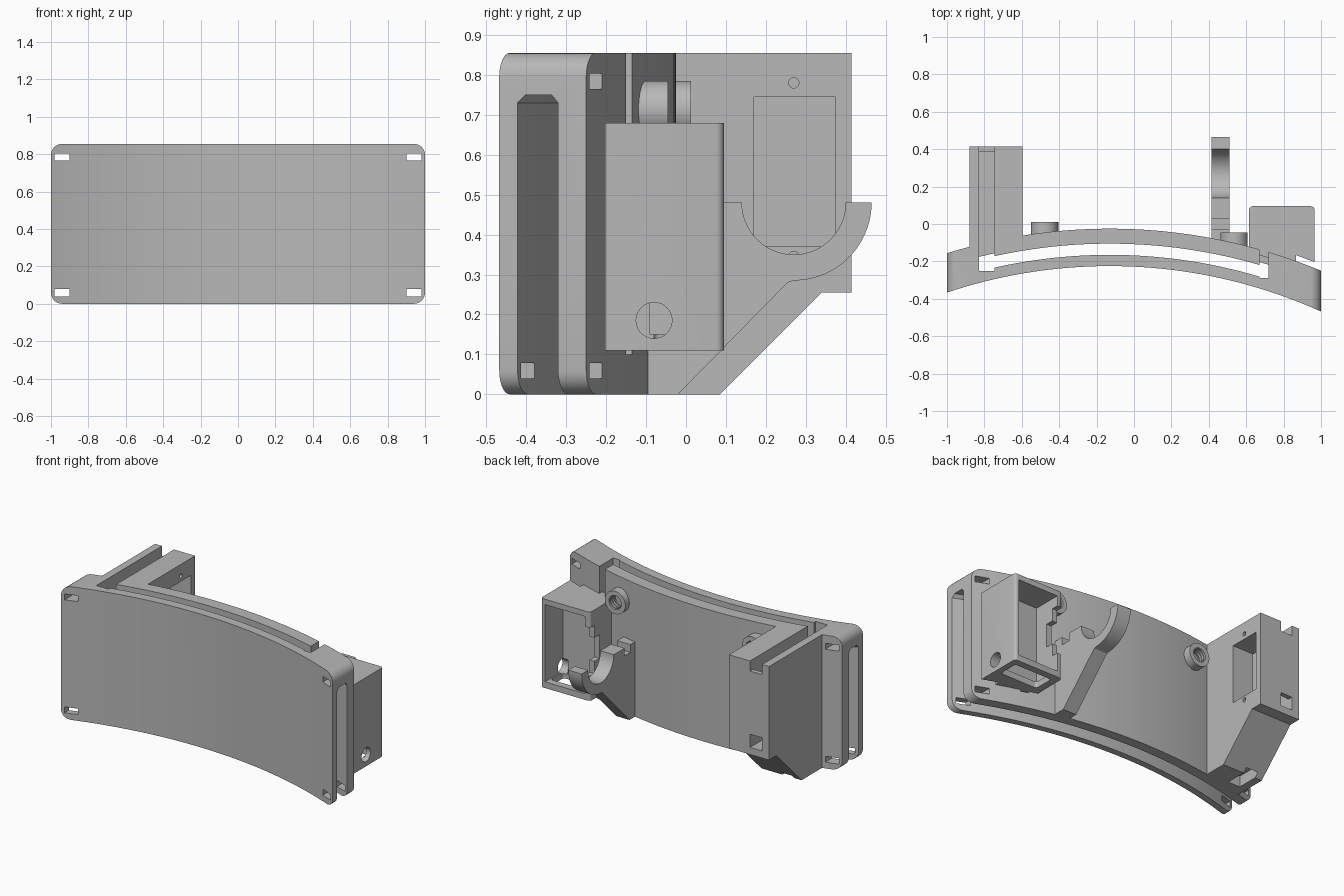
import bpy, bmesh
from math import sin, cos, pi, sqrt, radians

old = bpy.data.objects.get("Cube")
if old:
    bpy.data.objects.remove(old, do_unlink=True)

grey = bpy.data.materials.new("plain grey")
grey.use_nodes = True
grey.diffuse_color = (0.48, 0.48, 0.48, 1)
grey.node_tree.nodes["Principled BSDF"].inputs["Base Color"].default_value = (0.48, 0.48, 0.48, 1)

ARC_X, ARC_Y, ARC_R = -0.13, -2.975, 2.75
TOP = 0.855


def prism(name, pts, axis, lo, hi, end_pts=None):
    """Extrude a 2D outline along an axis, optionally lofting to a second outline."""
    place = {"x": lambda a, b, h: (h, a, b),
             "y": lambda a, b, h: (a, h, b),
             "z": lambda a, b, h: (a, b, h)}[axis]
    bm = bmesh.new()
    one = [bm.verts.new(place(a, b, lo)) for a, b in pts]
    two = [bm.verts.new(place(a, b, hi)) for a, b in (end_pts or pts)]
    bm.faces.new(one)
    bm.faces.new(two)
    n = len(one)
    for i in range(n):
        j = (i + 1) % n
        bm.faces.new((one[i], one[j], two[j], two[i]))
    bmesh.ops.recalc_face_normals(bm, faces=bm.faces)
    mesh = bpy.data.meshes.new(name)
    bm.to_mesh(mesh)
    bm.free()
    mesh.materials.append(grey)
    obj = bpy.data.objects.new(name, mesh)
    bpy.context.collection.objects.link(obj)
    return obj


def box(x0, x1, y0, y1, z0, z1):
    return prism("cutter", [(x0, y0), (x1, y0), (x1, y1), (x0, y1)], "z", z0, z1)


def circle(a, b, r, n=32, start=0, end=2 * pi, closed=True):
    steps = n if closed else n - 1
    return [(a + r * cos(start + (end - start) * i / steps),
             b + r * sin(start + (end - start) * i / steps)) for i in range(n)]


def rounded(a0, a1, b0, b1, r):
    pts = []
    for k, (a, b) in enumerate([(a1 - r, b1 - r), (a0 + r, b1 - r), (a0 + r, b0 + r), (a1 - r, b0 + r)]):
        pts += circle(a, b, r, 8, k * pi / 2, (k + 1) * pi / 2, False)
    return pts


def arc(offset, x0, x1, n=40):
    """Points on the curve lying a given distance behind the front face."""
    xs = [x0 + (x1 - x0) * i / n for i in range(n + 1)]
    return [(x, ARC_Y + sqrt((ARC_R + offset) ** 2 - (x - ARC_X) ** 2)) for x in xs]


def band(o0, o1, x0, x1):
    return arc(o0, x0, x1) + arc(o1, x0, x1)[::-1]


def apply_bool(target, cutter, op="DIFFERENCE", keep=False):
    mod = target.modifiers.new("cut", "BOOLEAN")
    mod.operation, mod.solver, mod.object = op, "EXACT", cutter
    bpy.context.view_layer.objects.active = target
    bpy.ops.object.modifier_apply(modifier=mod.name)
    if not keep:
        bpy.data.objects.remove(cutter, do_unlink=True)


# Curved body with rounded corners
body = prism("curved_body", band(0, 0.2, -1, 1), "z", 0, TOP)
apply_bool(body, prism("cutter", rounded(-1, 1, 0, TOP, 0.06), "y", -1, 1), "INTERSECT")

# Curved cavity open at the bottom and ends, narrowing to the top groove
wide, narrow = band(0.042, 0.135, -1.1, 1.1), band(0.06, 0.12, -1.1, 1.1)
apply_bool(body, prism("cutter", wide, "z", -0.1, 0.73))
apply_bool(body, prism("cutter", wide, "z", 0.7299, 0.75, narrow))
apply_bool(body, prism("cutter", band(0.06, 0.12, -0.79, 0.69), "z", 0.72, 0.9))

# Strap holes in the four corners, and the cable slot
for side in (-1, 1):
    for z in (0.04, 0.765):
        x = 0.94 * side
        apply_bool(body, box(x - 0.04, x + 0.04, -0.6, 0, z, z + 0.038))
apply_bool(body, box(0.67, 0.72, -0.29, 0, 0.1, 0.9))

# Side block with sloped underside
block = prism("side_block", [(-0.12, 0), (0.085, 0), (0.34, 0.255), (0.415, 0.255),
                             (0.415, TOP), (-0.12, TOP)], "x", -0.88, -0.595)
slot = box(-0.83, -0.745, -0.25, 0.385, 0.3, 0.9)
apply_bool(body, slot, keep=True)
apply_bool(block, slot)
for z0, z1 in ((0.3, 0.385), (0.79, 0.9)):
    apply_bool(block, box(-0.8299, -0.7451, 0.3, 0.5, z0 + 0.0005, z1))
apply_bool(block, box(-0.83, -0.745, -0.05, 0.11, -0.1, 0.07))

# Window and screw holes in the block's inner wall
apply_bool(block, box(-0.79, -0.5, 0.17, 0.375, 0.37, 0.745))
for z in (0.345, 0.78):
    apply_bool(block, prism("cutter", circle(0.27, z, 0.013, 16), "x", -0.7, -0.5))

# Open-backed housing following the curve of the body
footprint = (arc(0.17, 0.615, 0.865, 8) + arc(0.23, 0.866, 0.965, 4)
             + circle(0.945, 0.075, 0.02, 6, 0, pi / 2, False)
             + circle(0.635, 0.075, 0.02, 6, pi / 2, pi, False))
housing = prism("housing", footprint, "z", 0.11, 0.68)
apply_bool(housing, box(0.65, 0.935, -0.09, 0.2, 0.15, 0.645))
apply_bool(housing, prism("cutter", rounded(0.66, 0.925, -0.08, 0.05, 0.015), "z", 0, 0.2))
apply_bool(housing, prism("cutter", circle(-0.08, 0.185, 0.045), "x", 0.9, 1.1))
for y, z0, z1 in ((0.0, 0.35, 0.5), (0.05, 0.27, 0.58)):
    apply_bool(housing, box(0.5, 0.68, y, 0.2, z0, z1))

# Cradle hook
hook_pts = ([(-0.12, 0), (-0.02, 0), (0.255, 0.28)]
            + circle(0.27, 0.48, 0.195, 20, -pi / 2, 0, False)
            + circle(0.27, 0.48, 0.13, 28, 0, -pi, False)
            + [(0.03, 0.48), (0.03, 0.43), (-0.03, 0.43), (-0.03, 0.48), (-0.12, 0.48)])
hook = prism("cradle_hook", hook_pts, "x", 0.415, 0.51)

# Round screw bosses, each with a ribbed blind hole
parts = [body, block, housing, hook]
for name, x, y0, y1 in (("right_boss", -0.478, -0.1, 0.012), ("left_boss", 0.535, -0.16, -0.045)):
    boss = prism(name, circle(x, 0.712, 0.073, 40), "y", y0, y1)
    apply_bool(boss, prism("cutter", circle(x, 0.712, 0.044), "y", y0 + 0.01, 1))
    for i in range(4):
        y = y1 - 0.02 - i * 0.02
        outer, inner = circle(x, 0.712, 0.05), circle(x, 0.712, 0.04)
        rib = prism(name + "_thread", outer, "y", y, y + 0.008)
        apply_bool(rib, prism("cutter", inner, "y", y - 0.1, y + 0.1))
        parts.append(rib)
    parts.append(boss)

# Smooth curved walls while keeping edges sharp
bpy.ops.object.select_all(action="DESELECT")
for part in parts:
    part.select_set(True)
bpy.context.view_layer.objects.active = body
bpy.ops.object.shade_smooth_by_angle(angle=radians(25))
